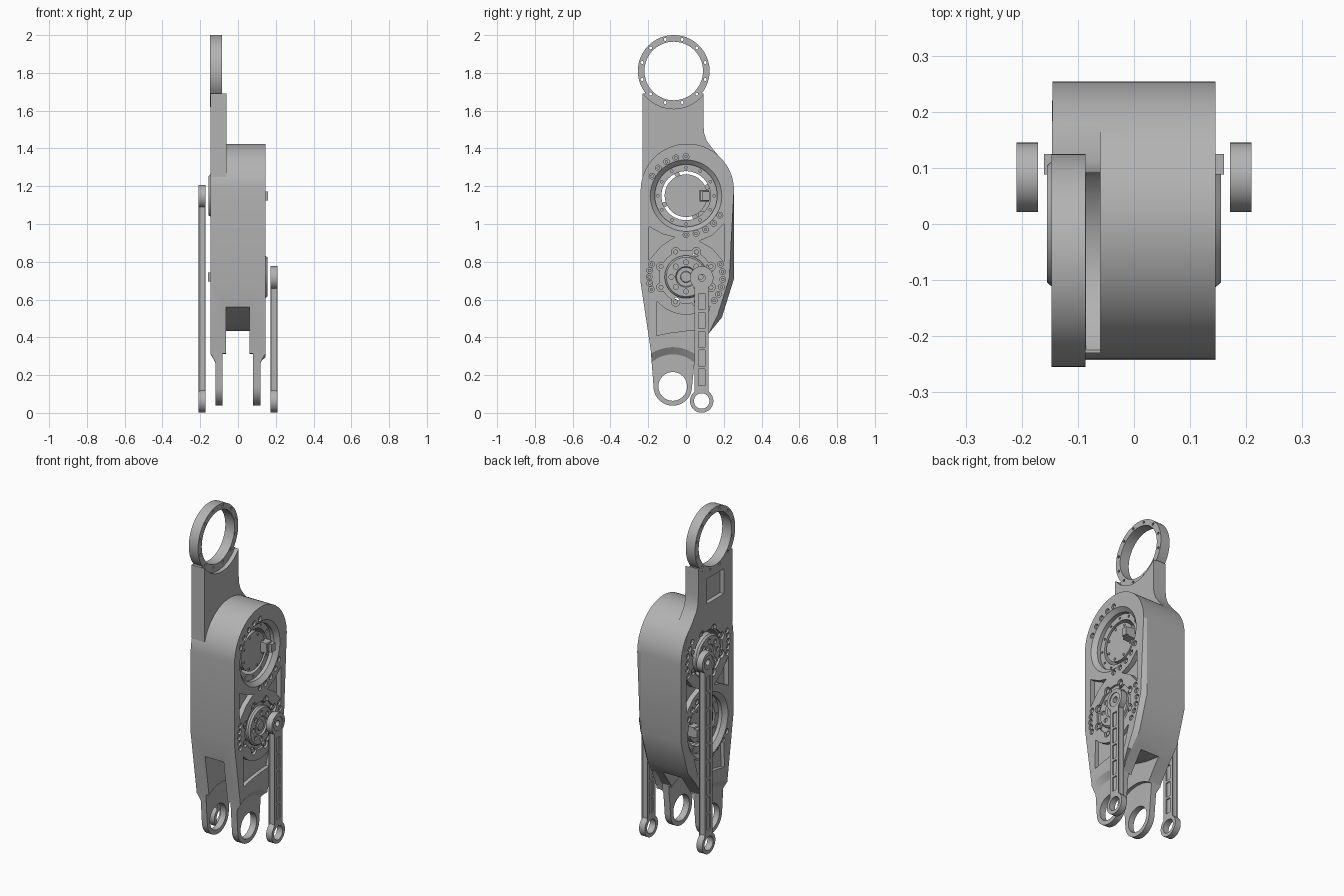
import bpy, bmesh, math
from mathutils import Vector

if "Cube" in bpy.data.objects:
    bpy.data.objects.remove(bpy.data.objects["Cube"])

metal = bpy.data.materials.new("machined_grey")
metal.use_nodes = True
GREY = (0.45, 0.45, 0.45, 1)
metal.diffuse_color = GREY
metal.node_tree.nodes["Principled BSDF"].inputs["Base Color"].default_value = GREY

UPPER, LOWER = (0, 1.15), (0, 0.72)      # motor axes (y, z)
EYE, LUG = (-0.065, 1.81), (-0.07, 0.14)  # top ring and bottom fork axes
FLIP = UPPER[1] + LOWER[1]


def arc(c, r, a0=0, a1=360, n=32):
    """Points on an arc in the y-z plane; a full turn leaves out its last point."""
    steps = n if a1 - a0 == 360 else n - 1
    return [(c[0] + r * math.cos(math.radians(a0 + (a1 - a0) * i / steps)),
             c[1] + r * math.sin(math.radians(a0 + (a1 - a0) * i / steps)))
            for i in range(n)]


def box(y0, y1, z0, z1):
    return [(y0, z0), (y1, z0), (y1, z1), (y0, z1)]


def add_prism(bm, pts, x0, x1, bevel=0, both=True, segments=1):
    """Extrude a y-z outline from x0 to x1, with optionally bevelled rims."""
    a = [bm.verts.new((x0, y, z)) for y, z in pts]
    b = [bm.verts.new((x1, y, z)) for y, z in pts]
    caps = [bm.faces.new(a), bm.faces.new(b[::-1])]
    for i in range(len(pts)):
        j = (i + 1) % len(pts)
        bm.faces.new((a[i], b[i], b[j], a[j]))
    if bevel:
        rims = [e for f in (caps if both else caps[1:]) for e in f.edges]
        bmesh.ops.bevel(bm, geom=rims, offset=bevel, segments=segments,
                        profile=0.5, affect='EDGES')


def add_lathe(bm, c, profile, n=48):
    """Revolve (radius, x) points about an x-parallel axis."""
    vs = [bm.verts.new((x, c[0], c[1] + r)) for r, x in profile]
    es = [bm.edges.new(p) for p in zip(vs, vs[1:])]
    bmesh.ops.spin(bm, geom=vs + es, axis=(1, 0, 0), cent=Vector((0, *c)),
                   angle=math.tau, steps=n)
    bmesh.ops.remove_doubles(bm, verts=bm.verts[:], dist=1e-5)


def finish(name, bm):
    bmesh.ops.recalc_face_normals(bm, faces=bm.faces[:])
    me = bpy.data.meshes.new(name)
    bm.to_mesh(me)
    bm.free()
    me.materials.append(metal)
    ob = bpy.data.objects.new(name, me)
    bpy.context.collection.objects.link(ob)
    return ob


def prism(name, pts, x0, x1, **kw):
    bm = bmesh.new()
    add_prism(bm, pts, x0, x1, **kw)
    return finish(name, bm)


def lathe(name, c, profile):
    bm = bmesh.new()
    add_lathe(bm, c, profile)
    return finish(name, bm)


def activate(ob):
    bpy.ops.object.select_all(action='DESELECT')
    ob.select_set(True)
    bpy.context.view_layer.objects.active = ob


def boolean(ob, tool, op='DIFFERENCE'):
    activate(ob)
    m = ob.modifiers.new("bool", 'BOOLEAN')
    m.operation, m.solver, m.object = op, 'EXACT', tool
    bpy.ops.object.modifier_apply(modifier=m.name)
    bpy.data.objects.remove(tool)


def cut(ob, pts, x0, x1):
    boolean(ob, prism("cutter", pts, x0, x1))


# Main housing with a chamfered outer rim, running down into the fork
outline = (arc((0.007, 1.178), 0.247, 0, 180, 40)
           + [(-0.242, 0.70), (-0.187, 0.335)] + arc(LUG, 0.102, 180, 360, 20)
           + [(0.05, 0.32), (0.12, 0.42), (0.19, 0.505), (0.254, 0.71)])
body = prism("housing", outline, -0.145, 0.145, bevel=0.025, both=False)

# Arm, relieved around the ring, and the top ring
arm = prism("arm", [(-0.23, 1.25), (0.22, 1.25), (0.19, 1.34), (0.14, 1.40), (0.11, 1.44),
                    (0.096, 1.48), (0.092, 1.53), (0.092, 1.69), (-0.23, 1.69)], -0.146, -0.06)
cut(arm, arc(EYE, 0.2, n=64), -0.0855, 0)
boolean(body, arm, 'UNION')
boolean(body, prism("ring", arc(EYE, 0.19, n=64), -0.147, -0.086, bevel=0.003), 'UNION')
cut(body, arc(EYE, 0.155, n=64), -0.3, 0)
bm = bmesh.new()
for p in arc(EYE, 0.173, 15, 375, 12):
    add_prism(bm, arc(p, 0.008, n=10), -0.3, 0)
boolean(body, finish("cutter", bm))
cut(body, box(-0.15, 0.01, 1.45, 1.6), -0.2, -0.12)

# Fork slot with a sloped roof, clearances round the lugs, pivot bore
cut(body, [(-0.4, -0.1), (0.4, -0.1), (0.4, 0.40), (0.13, 0.435), (0.03, 0.45),
           (-0.08, 0.48), (-0.2, 0.55), (-0.4, 0.66)], -0.063, 0.06)
cut(body, arc(LUG, 0.21, n=48), -0.083, 0.08)
for s in (-1, 1):
    boolean(body, lathe("cutter", LUG, [(0, s * 0.119), (0.17, s * 0.119),
                                        (0.23, s * 0.16), (0, s * 0.16)]))
cut(body, arc(LUG, 0.076, n=48), -0.3, 0.3)

# Motor bores
for c in (UPPER, LOWER):
    cut(body, arc(c, 0.13, n=48), -0.3, 0.3)

# Each side face: a deep recess, a scalloped recess, pockets and bolts
bolts = bmesh.new()
for s in (-1, 1):
    big, hub = (UPPER, LOWER) if s > 0 else (LOWER, UPPER)

    def side(pts):
        return [(y, z if s > 0 else FLIP - z) for y, z in pts]

    boolean(body, lathe("cutter", big, [(0, s * 0.1), (0.165, s * 0.1), (0.165, s * 0.122),
                                        (0.19, s * 0.1455), (0.19, s * 0.2), (0, s * 0.2)]))
    cut(body, arc(hub, 0.14, n=48), s * 0.133, s * 0.2)
    bm = bmesh.new()
    for p in arc(hub, 0.143, 22.5, 382.5, 8):
        add_prism(bm, arc(p, 0.023, n=16), s * 0.128, s * 0.2)
        add_prism(bolts, arc(p, 0.013, n=12), s * 0.12, s * 0.139)
    for p in arc(big, 0.149, 0, 360, 12):
        add_prism(bm, arc(p, 0.007, n=10), s * 0.085, s * 0.11)
    boolean(body, finish("cutter", bm))

    # Web pockets between the motors and above the fork
    cut(body, side([(-0.195, 0.985), (-0.12, 0.945), (-0.06, 0.93),
                    (-0.13, 0.885), (-0.195, 0.81)]), s * 0.115, s * 0.2)
    cut(body, side([(0.2, 1.0), (0.14, 0.94), (0.07, 0.91),
                    (0.14, 0.87), (0.2, 0.80)]), s * 0.115, s * 0.2)
    cut(body, arc(LOWER, 0.2, 220, 310, 16)
        + [(0.09, 0.44), (0, 0.435), (-0.08, 0.425), (-0.155, 0.41)], s * 0.122, s * 0.2)

    # Counterbored bolts in arcs round both motors
    spots = (arc(LOWER, 0.195, 160, 200, 5) + arc(LOWER, 0.195, -40, 20, 6)
             + arc(UPPER, 0.207, 90, 150, 5) + arc(UPPER, 0.207, -90, -30, 5))
    bm = bmesh.new()
    for p in side(spots):
        add_prism(bm, arc(p, 0.0155, n=14), s * 0.127, s * 0.2)
        add_prism(bolts, arc(p, 0.009, n=10), s * 0.12, s * 0.139)
    boolean(body, finish("cutter", bm))

    # Motor with a raised, bolted output face and a flat back
    name = "lower" if s > 0 else "upper"
    motor = lathe(name + "_motor", hub, [(0, -s * 0.1), (0.113, -s * 0.1), (0.113, s * 0.145),
                                         (0.104, s * 0.155), (0.055, s * 0.155),
                                         (0.05, s * 0.146), (0.03, s * 0.146),
                                         (0.027, s * 0.152), (0, s * 0.152)])
    bm = bmesh.new()
    for p in arc(hub, 0.077, 0, 360, 8):
        add_prism(bm, arc(p, 0.013, n=14), s * 0.147, s * 0.2)
    boolean(motor, finish("cutter", bm))
    for p in arc(hub, 0.097, 20, 380, 8):
        add_prism(bolts, arc(p, 0.007, n=10), -s * 0.095, -s * 0.105)

    # Spokes that hold the motor, and its cable socket on the back
    bm = bmesh.new()
    for p in arc(hub, 0.122, 22.5, 382.5, 4):
        add_prism(bm, arc(p, 0.014, n=12), s * 0.05, s * 0.09)
    finish(name + "_motor_mounts", bm)
    y, z = hub[0] + 0.1, hub[1]
    bm = bmesh.new()
    add_prism(bm, box(y - 0.028, y + 0.022, z - 0.03, z + 0.03), -s * 0.09, -s * 0.142, bevel=0.004)
    add_prism(bm, box(y - 0.012, y + 0.025, z - 0.025, z + 0.022), -s * 0.14, -s * 0.16)
    finish(name + "_cable_socket", bm)

    # Push rod: eyed ends, slim bar with a row of shallow pockets on both faces
    top, bottom, mid = (0.083, hub[1] - 0.005), (0.083, 0.063), s * 0.19
    shape = arc(top, 0.062, -63, 243, 32) + arc(bottom, 0.062, 117, 423, 32)
    rod = prism(name + "_push_rod", shape, mid - 0.019, mid + 0.019,
                bevel=0.009, segments=2)
    bm = bmesh.new()
    for p in (top, bottom):
        add_prism(bm, arc(p, 0.041), mid - 0.1, mid + 0.1)
    z0, z1 = bottom[1] + 0.075, top[1] - 0.075
    count = round((z1 - z0) / 0.1)
    step = (z1 - z0) / count
    for i in range(count):
        cell = box(0.066, 0.1, z0 + i * step + 0.007, z0 + (i + 1) * step - 0.007)
        for d in (-1, 1):
            add_prism(bm, cell, mid + d * 0.011, mid + d * 0.05)
    boolean(rod, finish("cutter", bm))

    # Bearing seated in the driven end of the rod
    lathe(name + "_rod_bearing", top, [(0.018, mid - 0.014), (0.042, mid - 0.014),
                                       (0.042, mid + 0.014), (0.018, mid + 0.014),
                                       (0.018, mid - 0.014)])
finish("bolts", bolts)

# Smooth the round walls and keep machined edges crisp
for ob in [o for o in bpy.context.scene.objects
           if o.type == 'MESH' and metal.name in o.data.materials]:
    activate(ob)
    bpy.ops.object.shade_smooth_by_angle(angle=math.radians(25))
